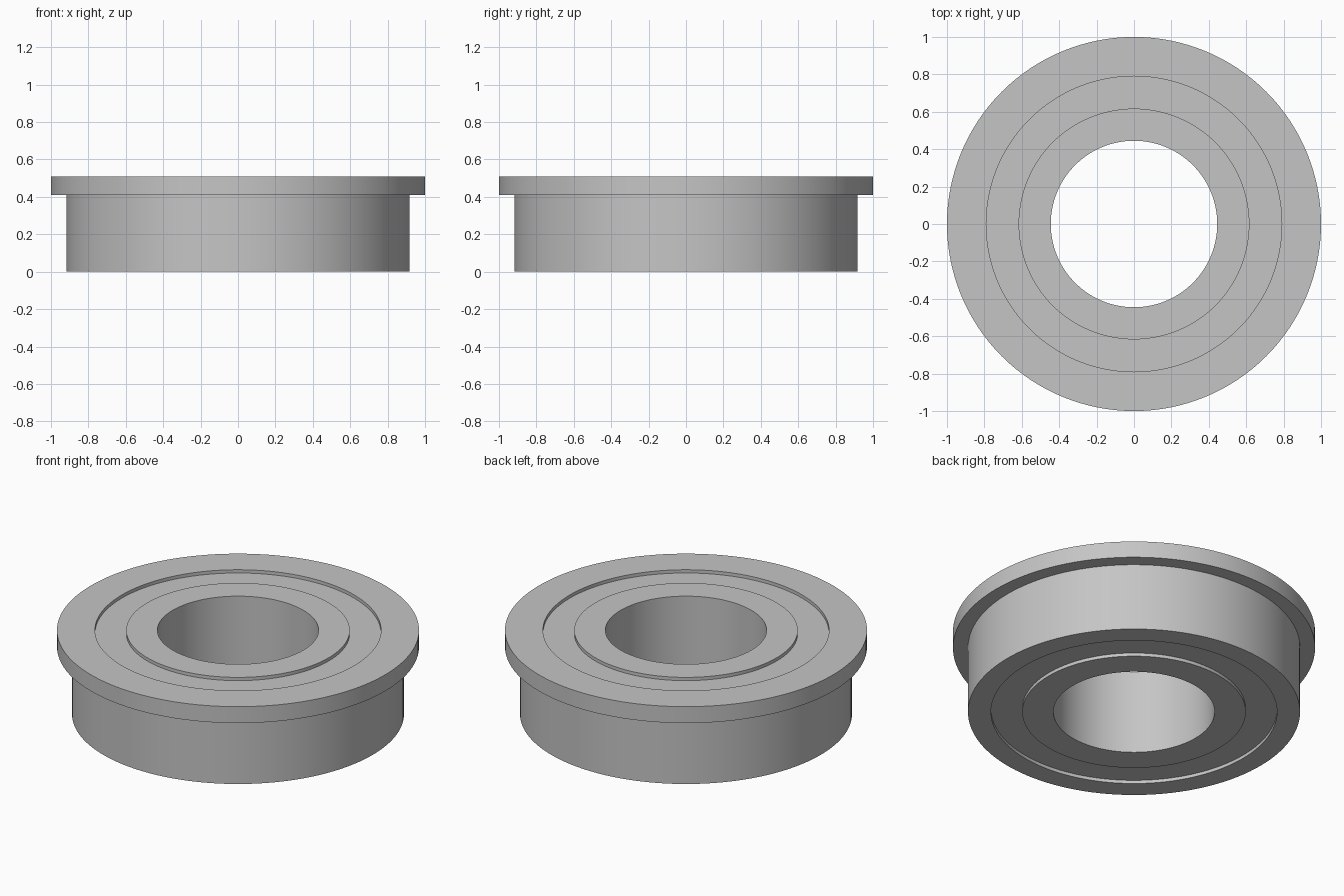
import bpy
import bmesh
import math

SEGMENTS = 128
HEIGHT = 0.51
RECESS = 0.02
BORE, INNER_EDGE, OUTER_EDGE, BODY, FLANGE = 0.445, 0.617, 0.79, 0.917, 1.0
FLANGE_BASE = 0.41

cube = bpy.data.objects.get("Cube")
if cube:
    bpy.data.objects.remove(cube, do_unlink=True)

# Single steel colour
color = (0.56, 0.56, 0.56, 1)
steel = bpy.data.materials.new("grey steel")
steel.use_nodes = True
steel.diffuse_color = color
steel.node_tree.nodes["Principled BSDF"].inputs["Base Color"].default_value = color


def lathe(name, profile):
    """Revolve a closed (radius, height) profile around z."""
    bm = bmesh.new()
    rings = []
    for i in range(SEGMENTS):
        a = math.tau * i / SEGMENTS
        rings.append([bm.verts.new((r * math.cos(a), r * math.sin(a), z))
                      for r, z in profile])
    n = len(profile)
    for i, ring in enumerate(rings):
        following = rings[(i + 1) % SEGMENTS]
        for j in range(n):
            k = (j + 1) % n
            bm.faces.new((ring[j], following[j], following[k], ring[k]))
    bmesh.ops.recalc_face_normals(bm, faces=bm.faces)
    mesh = bpy.data.meshes.new(name)
    bm.to_mesh(mesh)
    bm.free()
    mesh.materials.append(steel)
    obj = bpy.data.objects.new(name, mesh)
    bpy.context.collection.objects.link(obj)
    bpy.ops.object.select_all(action="DESELECT")
    obj.select_set(True)
    bpy.context.view_layer.objects.active = obj
    bpy.ops.object.shade_smooth_by_angle(angle=math.radians(30))
    return obj


def band(r0, r1, z0, z1):
    return [(r0, z0), (r1, z0), (r1, z1), (r0, z1)]


# Outer race with its mounting flange
lathe("outer_race", [(OUTER_EDGE, 0), (BODY, 0), (BODY, FLANGE_BASE),
                     (FLANGE, FLANGE_BASE), (FLANGE, HEIGHT), (OUTER_EDGE, HEIGHT)])

# Inner race around the bore
lathe("inner_race", band(BORE, INNER_EDGE, 0, HEIGHT))

# Recessed shield filling the gap between the races
lathe("shield", band(INNER_EDGE, OUTER_EDGE, RECESS, HEIGHT - RECESS))
